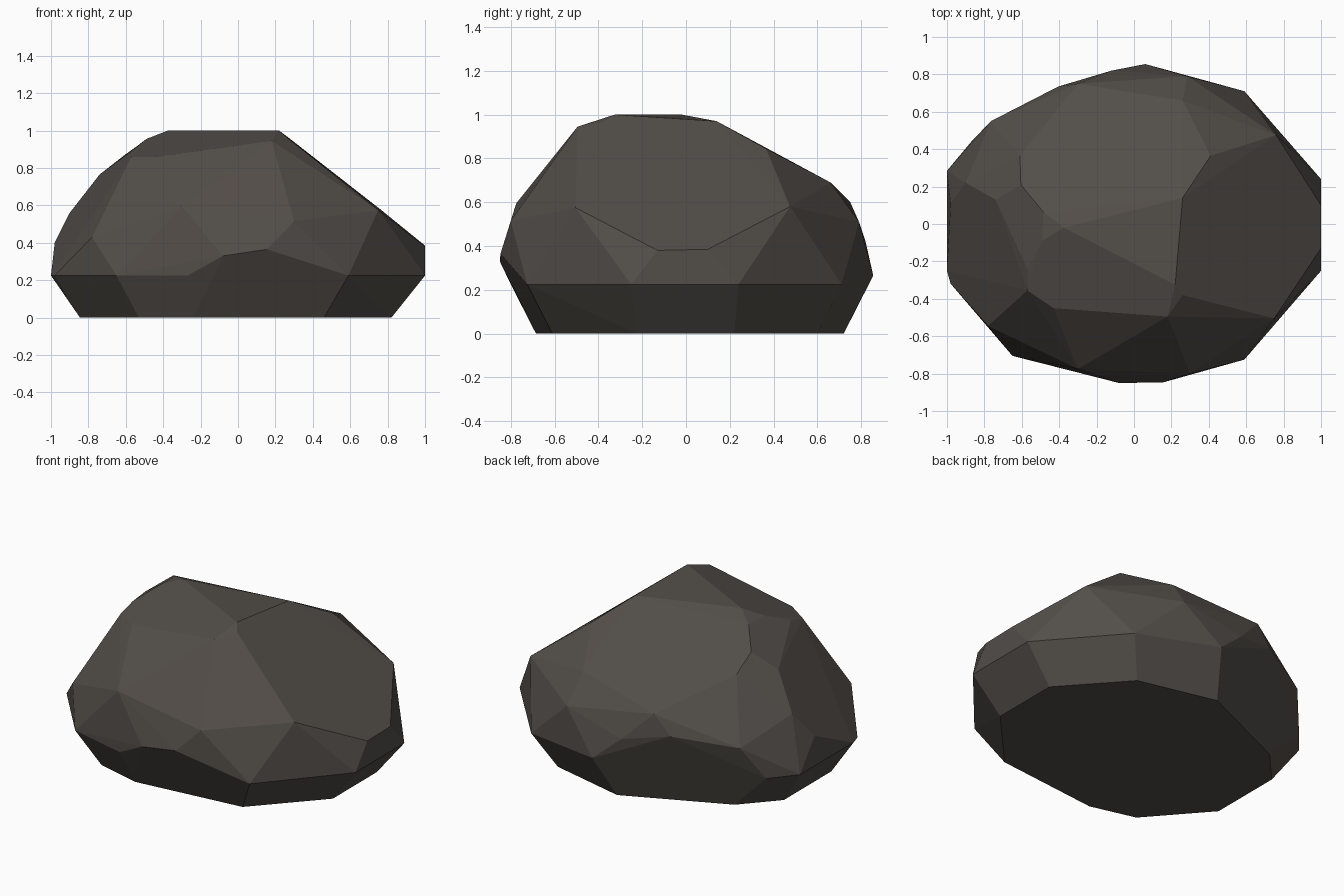
import bpy, bmesh, math

# Flat base outline (z = 0) and widest outline just above it
BASE = [(-.53, -.61), (-.24, -.685), (.46, -.61), (.82, -.22), (.82, .22),
        (.48, .60), (-.02, .72), (-.65, .44), (-.845, .225), (-.845, -.25)]
BELT = [(-.65, -.705), (-.27, -.80), (.59, -.725), (1, -.25), (1, .24),
        (.59, .71), (-.87, .44), (-1, .285), (-.98, -.32), (-1, -.25)]
BELT_Z = .225

# Chipped corners around the sides
SHOULDER = [(-.08, -.85, .33), (.155, -.847, .365), (.30, -.80, .515),
            (-.30, -.775, .595), (-.78, -.545, .43), (-.98, .11, .40),
            (-.765, .55, .43), (-.405, .735, .48), (-.12, .82, .42),
            (.06, .855, .265), (.285, .79, .51), (.76, .475, .58),
            (1, .10, .385), (1, -.13, .38), (.75, -.505, .575)]

# Corners of the upper facets
CROWN = [(-.90, .22, .56), (-.74, .13, .765), (-.57, -.24, .89),
         (-.57, -.355, .86), (-.43, -.45, .86), (.18, -.495, .945),
         (.26, -.38, .965), (.22, -.325, 1), (-.375, -.02, 1),
         (-.49, -.09, .955), (-.485, .065, .957), (-.605, .21, .87),
         (-.61, .365, .787), (-.30, .75, .60), (.26, .66, .69),
         (.41, .365, .845), (.26, .14, .97)]

# Wrap the corners in one faceted boulder
bm = bmesh.new()
points = ([(x, y, 0) for x, y in BASE] + [(x, y, BELT_Z) for x, y in BELT]
          + SHOULDER + CROWN)
for p in points:
    bm.verts.new(p)
bmesh.ops.convex_hull(bm, input=bm.verts[:])
loose = [v for v in bm.verts if not v.link_faces]
bmesh.ops.delete(bm, geom=loose, context='VERTS')

# Merge nearly coplanar triangles into clean facets
bmesh.ops.dissolve_limit(bm, angle_limit=math.radians(3),
                         verts=bm.verts[:], edges=bm.edges[:])
bmesh.ops.recalc_face_normals(bm, faces=bm.faces[:])

mesh = bpy.data.meshes.new("boulder")
bm.to_mesh(mesh)
bm.free()

# Dark warm grey stone
stone = bpy.data.materials.new("dark stone")
stone.diffuse_color = (.085, .075, .066, 1)
mesh.materials.append(stone)

boulder = bpy.data.objects.new("boulder", mesh)
bpy.context.collection.objects.link(boulder)
